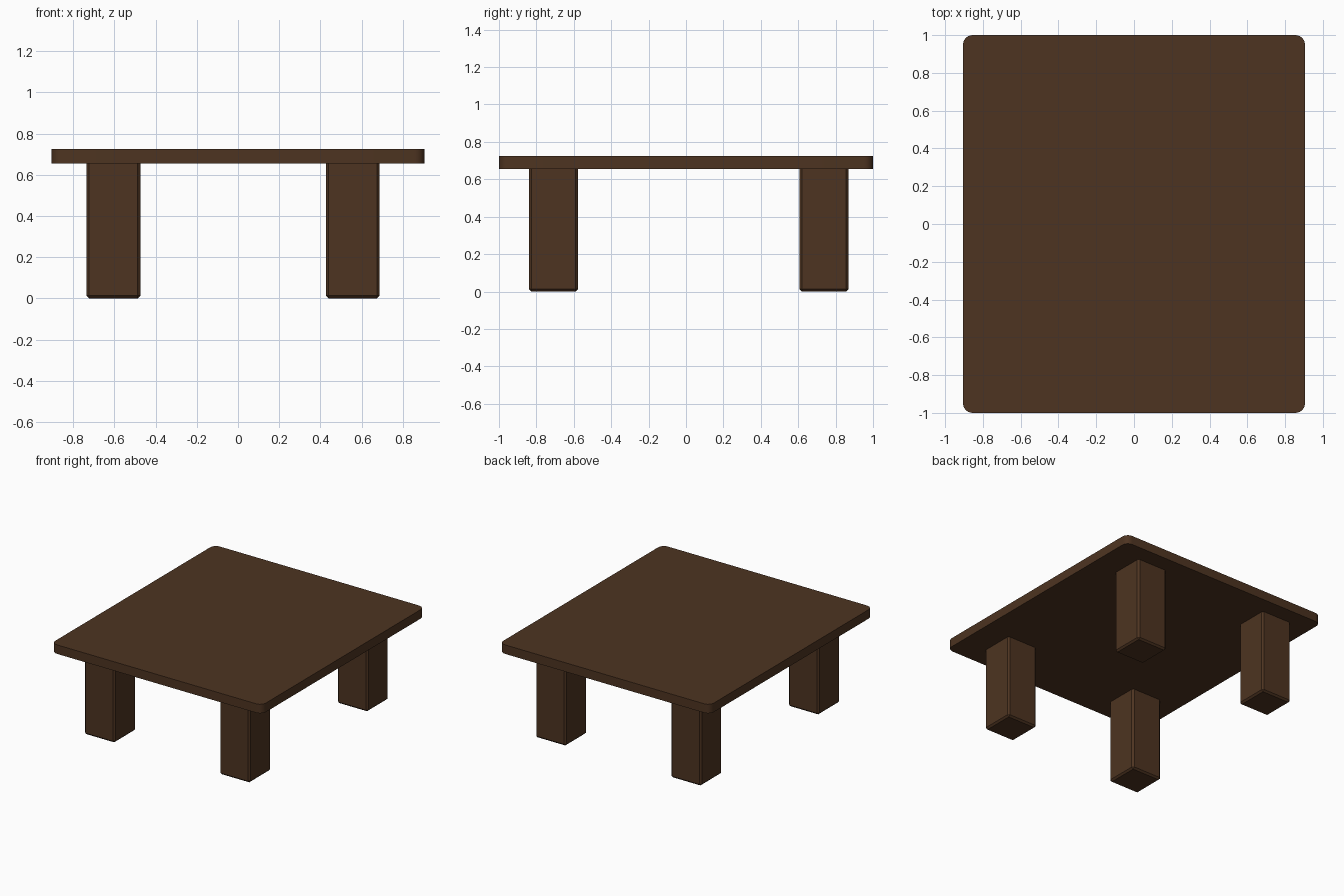
import bpy, bmesh

if "Cube" in bpy.data.objects:
    bpy.data.objects.remove(bpy.data.objects["Cube"])

wood = bpy.data.materials.new("dark_wood")
wood.diffuse_color = (0.075, 0.034, 0.015, 1)
wood.use_nodes = True
wood.node_tree.nodes["Principled BSDF"].inputs["Base Color"].default_value = wood.diffuse_color


def box(name, center, size, edge_filter, radius, segments):
    """Box whose edges chosen by edge_filter are bevelled."""
    bm = bmesh.new()
    bmesh.ops.create_cube(bm, size=1)
    for v in bm.verts:
        v.co = [c + p * s for c, p, s in zip(center, v.co, size)]
    edges = [e for e in bm.edges if edge_filter(e)]
    bmesh.ops.bevel(bm, geom=edges, offset=radius, segments=segments,
                    profile=0.5, affect='EDGES')
    mesh = bpy.data.meshes.new(name)
    bm.to_mesh(mesh)
    bm.free()
    mesh.materials.append(wood)
    obj = bpy.data.objects.new(name, mesh)
    bpy.context.collection.objects.link(obj)
    return obj


def vertical(e):
    return abs(e.verts[0].co.z - e.verts[1].co.z) > 0.01


def not_top(e):
    return min(v.co.z for v in e.verts) < 0.3


# Table top with rounded corners
top = box("table_top", (0, 0, 0.69), (1.81, 2.0, 0.07), vertical, 0.05, 6)
bpy.context.view_layer.objects.active = top
top.select_set(True)
bpy.ops.object.shade_smooth_by_angle()

# Four thick legs with chamfered sides and feet, meeting the underside
for side, x in (("left", -0.605), ("right", 0.557)):
    for end, y in (("front", -0.708), ("back", 0.738)):
        box(f"{end}_{side}_leg", (x, y, 0.3275), (0.262, 0.262, 0.655),
            not_top, 0.013, 1)
